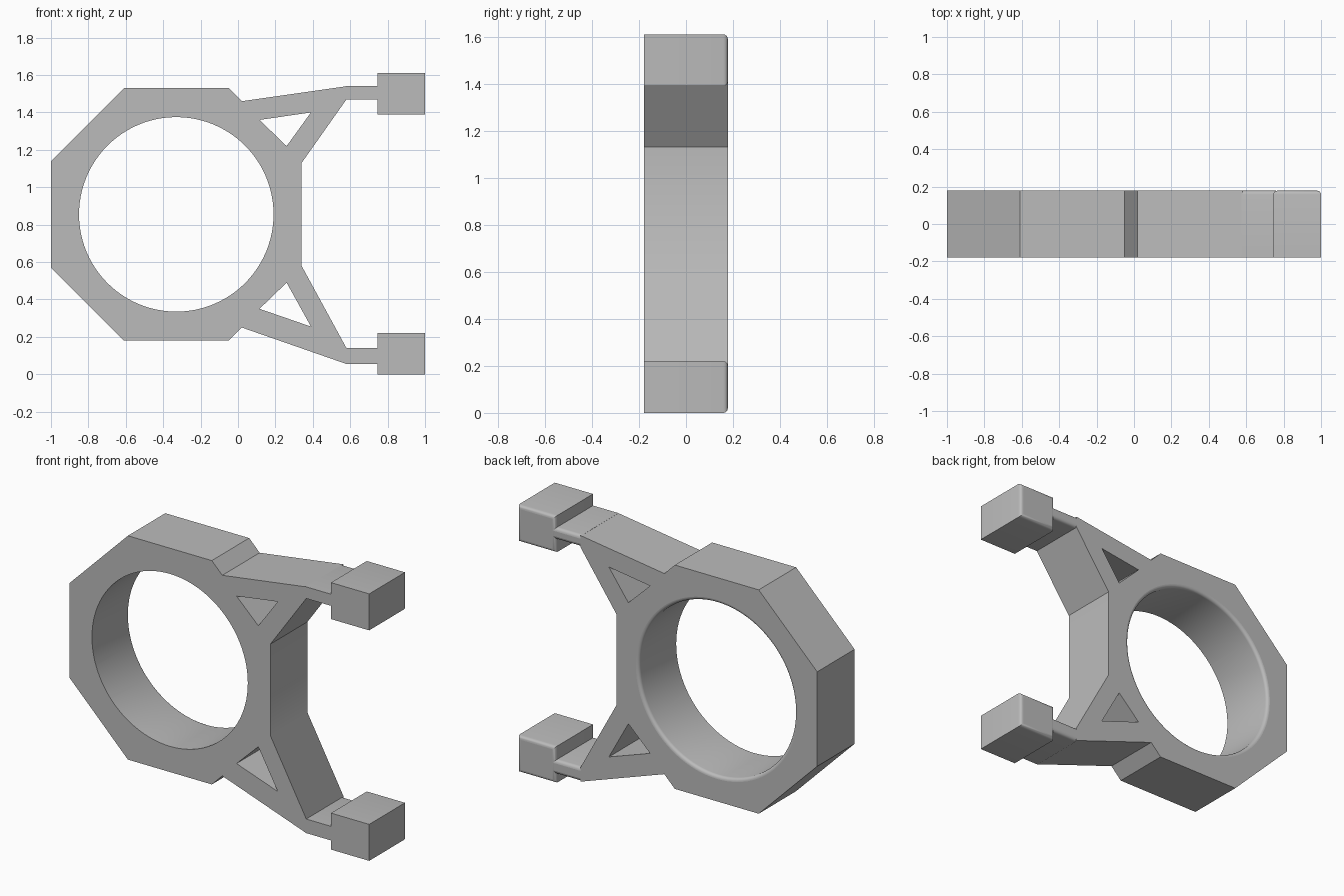
import bpy, bmesh, math
from mathutils import Vector

if "Cube" in bpy.data.objects:
    bpy.data.objects.remove(bpy.data.objects["Cube"], do_unlink=True)

H = 0.178          # half thickness of the plate
FILLET = 0.02      # rounding on the rear edges

grey = bpy.data.materials.new("plain grey")
grey.use_nodes = True
grey.diffuse_color = (0.5, 0.5, 0.5, 1)
grey.node_tree.nodes["Principled BSDF"].inputs["Base Color"].default_value = (0.5, 0.5, 0.5, 1)


def add_object(name, bm):
    bmesh.ops.recalc_face_normals(bm, faces=bm.faces[:])
    mesh = bpy.data.meshes.new(name)
    bm.to_mesh(mesh)
    bm.free()
    mesh.materials.append(grey)
    obj = bpy.data.objects.new(name, mesh)
    bpy.context.collection.objects.link(obj)
    return obj


def plate(name, loops):
    """Extruded flat outline; the loops after the first are holes."""
    bm = bmesh.new()
    edges = []
    for loop in loops:
        verts = [bm.verts.new((x, -H, z)) for x, z in loop]
        edges += [bm.edges.new((verts[i - 1], verts[i])) for i in range(len(verts))]
    bmesh.ops.triangle_fill(bm, use_beauty=True, use_dissolve=False, edges=edges)
    new = bmesh.ops.extrude_face_region(bm, geom=bm.faces[:], use_keep_orig=True)["geom"]
    moved = [g for g in new if isinstance(g, bmesh.types.BMVert)]
    bmesh.ops.translate(bm, vec=(0, 2 * H, 0), verts=moved)
    return add_object(name, bm)


def block(name, x0, x1, z0, z1, all_round):
    """Box with rounded rear edges, all four or only those along x."""
    bm = bmesh.new()
    bmesh.ops.create_cube(bm, size=1)
    for v in bm.verts:
        v.co = ((x0 + x1) / 2 + v.co.x * (x1 - x0), v.co.y * 2 * H,
                (z0 + z1) / 2 + v.co.z * (z1 - z0))
    rear = [e for e in bm.edges if all(v.co.y > 0 for v in e.verts)
            and (all_round or abs(e.verts[0].co.x - e.verts[1].co.x) > 0.01)]
    bmesh.ops.bevel(bm, geom=rear, offset=FILLET, segments=4, profile=0.5, affect='EDGES')
    return add_object(name, bm)


# Octagonal ring body with two braced arms
outline = [(-0.61, 1.53), (-0.05, 1.53), (0.02, 1.46), (0.58, 1.54), (0.58, 1.47),
           (0.34, 1.13), (0.34, 0.58), (0.58, 0.14), (0.58, 0.055), (0.02, 0.25),
           (-0.05, 0.18), (-0.61, 0.18), (-1, 0.57), (-1, 1.14)]
upper_window = [(0.115, 1.36), (0.39, 1.40), (0.26, 1.22)]
lower_window = [(0.115, 0.35), (0.26, 0.49), (0.39, 0.255)]
body = plate("ring_body", [outline, upper_window, lower_window])

# Round bore with a rounded rear rim, cut by a revolved profile
cx, cz, r = -0.33, 0.855, 0.52
arc = [math.radians(a) for a in range(0, 91, 18)]
profile = [(0, -0.3), (r, -0.3)]
profile += [(r + FILLET * (1 - math.cos(a)), H - FILLET * (1 - math.sin(a))) for a in arc]
profile += [(r + FILLET, 0.3), (0, 0.3)]
bm = bmesh.new()
pts = [bm.verts.new((cx + d, y, cz)) for d, y in profile]
lines = [bm.edges.new(pair) for pair in zip(pts, pts[1:])]
bmesh.ops.spin(bm, geom=pts + lines, cent=(cx, 0, cz), axis=(0, 1, 0),
               angle=math.tau, steps=96, use_duplicate=False)
bmesh.ops.remove_doubles(bm, verts=bm.verts[:], dist=1e-4)
cutter = add_object("bore_cutter", bm)
cutter.hide_render = True

cut = body.modifiers.new("bore", 'BOOLEAN')
cut.operation = 'DIFFERENCE'
cut.solver = 'EXACT'
cut.object = cutter
bpy.context.view_layer.objects.active = body
body.select_set(True)
bpy.ops.object.modifier_apply(modifier=cut.name)
bpy.data.objects.remove(cutter, do_unlink=True)

# Tabs and square end pads
parts = [body,
         block("upper_tab", 0.575, 0.76, 1.47, 1.54, False),
         block("lower_tab", 0.575, 0.76, 0.055, 0.14, False),
         block("upper_pad", 0.745, 1, 1.39, 1.61, True),
         block("lower_pad", 0.745, 1, 0, 0.22, True)]

# Smooth the curved faces, keep flat ones flat
bpy.ops.object.select_all(action='DESELECT')
for obj in parts:
    obj.select_set(True)
bpy.context.view_layer.objects.active = body
bpy.ops.object.shade_smooth_by_angle(angle=math.radians(30))
for obj in parts:
    for face in obj.data.polygons:
        if max(abs(c) for c in face.normal) > 0.9999 and face.area > 0.002 and abs(face.normal.y) > 0.9:
            face.use_smooth = False
